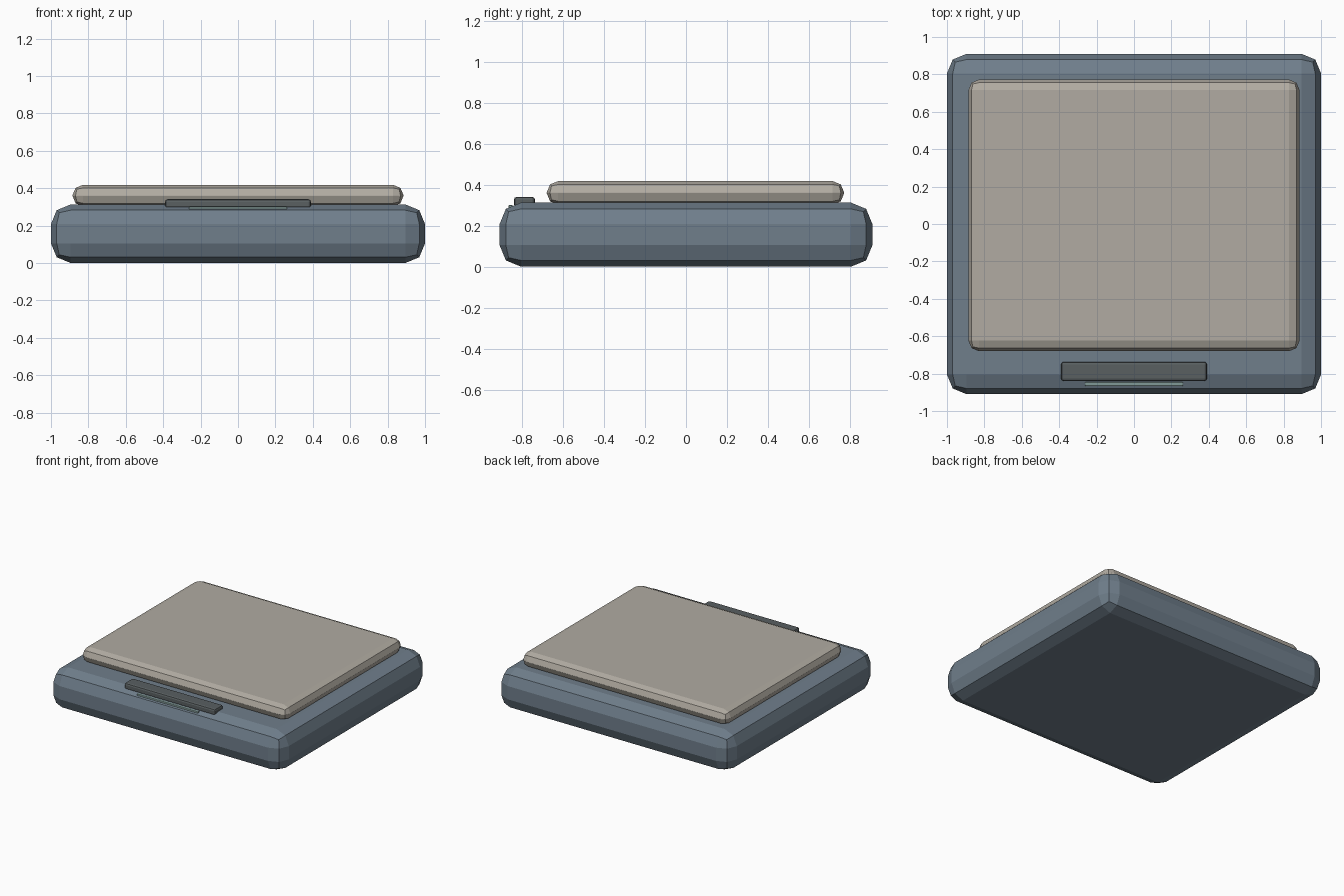
import bpy

if "Cube" in bpy.data.objects:
    bpy.data.objects.remove(bpy.data.objects["Cube"])


def material(name, rgb):
    m = bpy.data.materials.new(name)
    m.diffuse_color = (*rgb, 1)
    m.use_nodes = True
    m.node_tree.nodes["Principled BSDF"].inputs["Base Color"].default_value = m.diffuse_color
    return m


def rounded_box(name, lo, hi, bevel, mat):
    """Box between two corners with a two-segment bevel on every edge."""
    bpy.ops.mesh.primitive_cube_add(size=1, location=[(a + b) / 2 for a, b in zip(lo, hi)])
    ob = bpy.context.object
    ob.name = name
    ob.scale = [b - a for a, b in zip(lo, hi)]
    bpy.ops.object.transform_apply(location=False, rotation=False, scale=True)
    mod = ob.modifiers.new("Rounded edges", 'BEVEL')
    mod.width = bevel
    mod.segments = 2
    mod.limit_method = 'NONE'
    ob.data.materials.append(mat)
    return ob


blue = material("slate_blue", (0.16, 0.21, 0.26))
beige = material("warm_grey", (0.44, 0.41, 0.36))
dark = material("dark_grey", (0.10, 0.115, 0.12))
green = material("grey_green", (0.22, 0.32, 0.31))

# Main body
rounded_box("body", (-1, -0.91, 0), (1, 0.91, 0.313), 0.105, blue)
# Weighing plate, sunk slightly into the body
rounded_box("top_plate", (-0.885, -0.68, 0.303), (0.885, 0.772, 0.418), 0.056, beige)
# Display bar along the front edge
rounded_box("display_bar", (-0.39, -0.84, 0.29), (0.39, -0.737, 0.341), 0.014, dark)
# Thin accent strip in front of the display
rounded_box("accent_strip", (-0.262, -0.866, 0.28), (0.262, -0.846, 0.301), 0.004, green)
